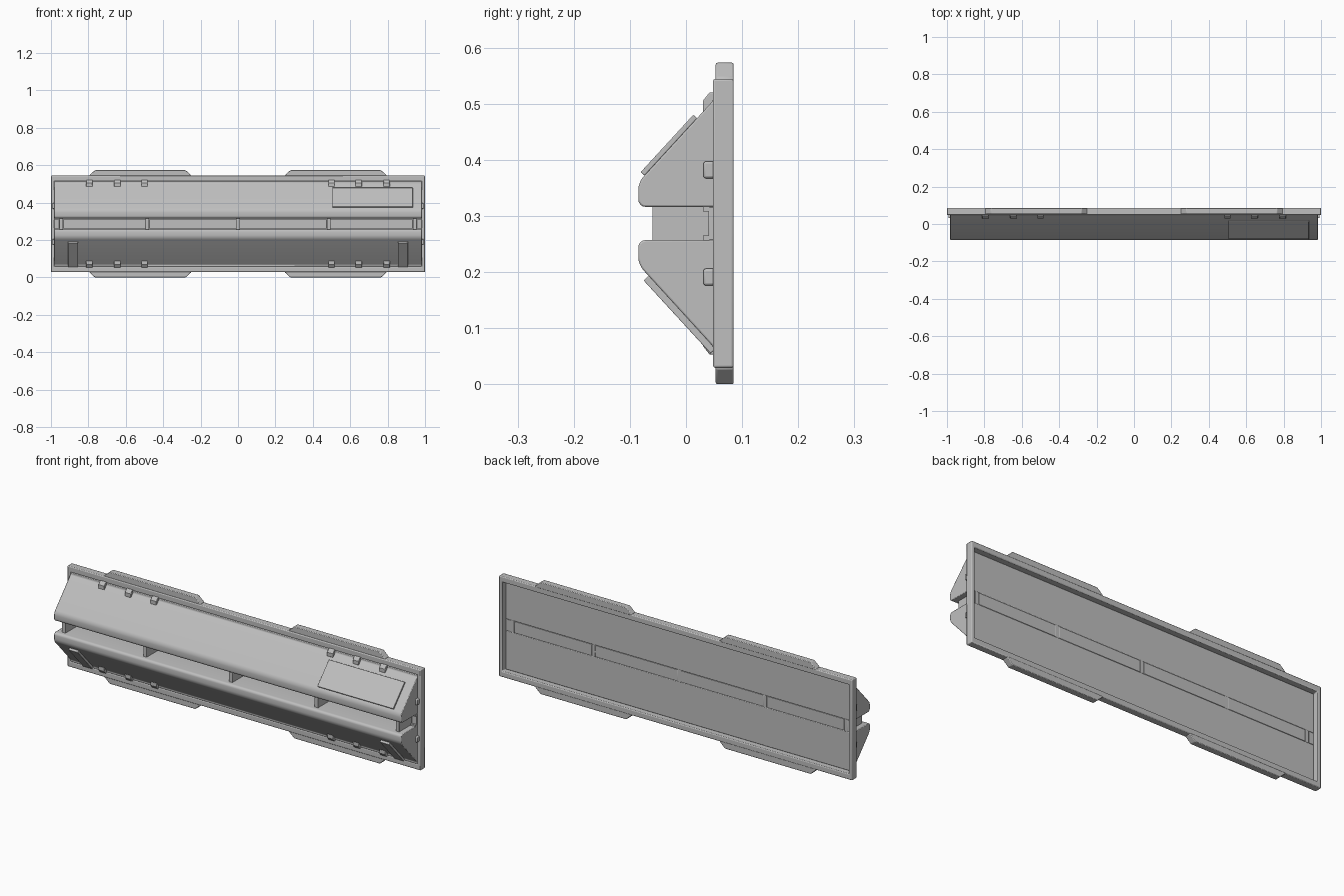
import bpy
import bmesh

cube = bpy.data.objects.get("Cube")
if cube:
    bpy.data.objects.remove(cube, do_unlink=True)

MID = 0.2865      # height of the horizontal symmetry plane
BACK = 0.055      # plane of the recessed back

grey = bpy.data.materials.new("light grey")
grey.use_nodes = True
grey.diffuse_color = (0.52, 0.52, 0.52, 1)
grey.node_tree.nodes["Principled BSDF"].inputs["Base Color"].default_value = (0.52, 0.52, 0.52, 1)


def finish(bm, name, bevel=0.0):
    bmesh.ops.recalc_face_normals(bm, faces=bm.faces)
    mesh = bpy.data.meshes.new(name)
    bm.to_mesh(mesh)
    bm.free()
    mesh.materials.append(grey)
    obj = bpy.data.objects.new(name, mesh)
    bpy.context.collection.objects.link(obj)
    if bevel:
        mod = obj.modifiers.new("edge", "BEVEL")
        mod.width = bevel
        mod.segments = 2
        mod.limit_method = "ANGLE"
        mod.angle_limit = 0.7
    bpy.ops.object.select_all(action="DESELECT")
    obj.select_set(True)
    bpy.context.view_layer.objects.active = obj
    bpy.ops.object.shade_smooth_by_angle(angle=0.6)
    return obj


def prism(name, profile, a, b, axis="x", flip=False, bevel=0.0, nose=0.0):
    """Extrude a (y, z) profile along x, or an (x, z) profile along y."""
    bm = bmesh.new()
    rings = []
    for t in (a, b):
        ring = []
        for u, z in profile:
            z = 2 * MID - z if flip else z
            ring.append(bm.verts.new((t, u, z) if axis == "x" else (u, t, z)))
        bm.faces.new(ring)
        rings.append(ring)
    n = len(profile)
    for i in range(n):
        j = (i + 1) % n
        bm.faces.new((rings[0][i], rings[0][j], rings[1][j], rings[1][i]))
    if nose:
        edges = [e for e in bm.edges if abs(e.verts[0].co.x - e.verts[1].co.x) > 0.1
                 and e.verts[0].co.y < -0.05]
        bmesh.ops.bevel(bm, geom=edges, offset=nose, segments=4, profile=0.5, affect="EDGES")
    return finish(bm, name, bevel)


def box(name, x, y, z, flip=False, bevel=0.0):
    profile = [(y[0], z[0]), (y[1], z[0]), (y[1], z[1]), (y[0], z[1])]
    return prism(name, profile, x[0], x[1], flip=flip, bevel=bevel)


def slope_plate(name, x, z, t, flip=False):
    """Thin plate lying on the sloped housing face."""
    def on_slope(h):
        return -0.085 + (h - 0.36) * 0.917
    p = [(on_slope(h), h) for h in z]
    outer = [(y - 0.737 * t, h + 0.676 * t) for y, h in reversed(p)]
    return prism(name, p + outer, x[0], x[1], flip=flip, bevel=0.0015)


# Rectangular back frame
bm = bmesh.new()
loops = []
for hx, hz, y in ((1, 0.2575, 0.048), (1, 0.2575, 0.085), (0.982, 0.228, 0.085), (0.982, 0.228, 0.048)):
    loops.append([bm.verts.new((sx * hx, y, MID + sz * hz))
                  for sx, sz in ((-1, -1), (1, -1), (1, 1), (-1, 1))])
for k in range(4):
    p, q = loops[k], loops[(k + 1) % 4]
    for i in range(4):
        j = (i + 1) % 4
        bm.faces.new((p[i], p[j], q[j], q[i]))
finish(bm, "back_frame", 0.004)

# Sloped housings, edge flanges and clips, mirrored top to bottom
housing = [(BACK, 0.316), (-0.085, 0.316), (-0.085, 0.36), (0.048, 0.505), (0.048, 0.515), (BACK, 0.515)]
clip = [(0.03, 0.485), (0.03, 0.505), (0.042, 0.52), (0.054, 0.52), (0.054, 0.485)]
for flip, side in ((False, "upper"), (True, "lower")):
    prism(side + "_housing", housing, -0.983, 0.983, flip=flip, bevel=0.003, nose=0.013)
    for s in (-1, 1):
        flange = [(s * x, z) for x, z in ((0.25, 0.54), (0.25, 0.546), (0.28, 0.573),
                                          (0.765, 0.573), (0.795, 0.546), (0.795, 0.54))]
        prism(side + "_flange", flange, 0.053, 0.085, axis="y", flip=flip, bevel=0.003)
        for cx in (0.5, 0.645, 0.795):
            prism(side + "_clip", clip, s * cx - 0.017, s * cx + 0.017, flip=flip, bevel=0.002)
        box("end_clip", (s * 0.975, s * 0.993), (0.031, 0.054), (0.367, 0.397), flip, 0.004)

# Plates on the sloped faces
slope_plate("label_plate", (0.505, 0.935), (0.372, 0.474), 0.009)
for s in (-1, 1):
    slope_plate("lower_latch", (s * 0.855, s * 0.908), (0.38, 0.51), 0.012, flip=True)

# Central channel: posts, back panels and lips
posts = [-0.945, -0.485, 0, 0.485, 0.945]
for x in posts:
    box("channel_post", (x - 0.01, x + 0.01), (-0.06, BACK), (0.255, 0.318), bevel=0.001)
stops = [-0.993] + posts + [0.993]
for a, b in zip(stops, stops[1:]):
    box("channel_panel", (a + 0.01, b - 0.01), (0.04, BACK), (0.257, 0.316), bevel=0.0015)
    for flip in (False, True):
        box("channel_lip", (a + 0.01, b - 0.01), (0.03, 0.042), (0.308, 0.317), flip)
